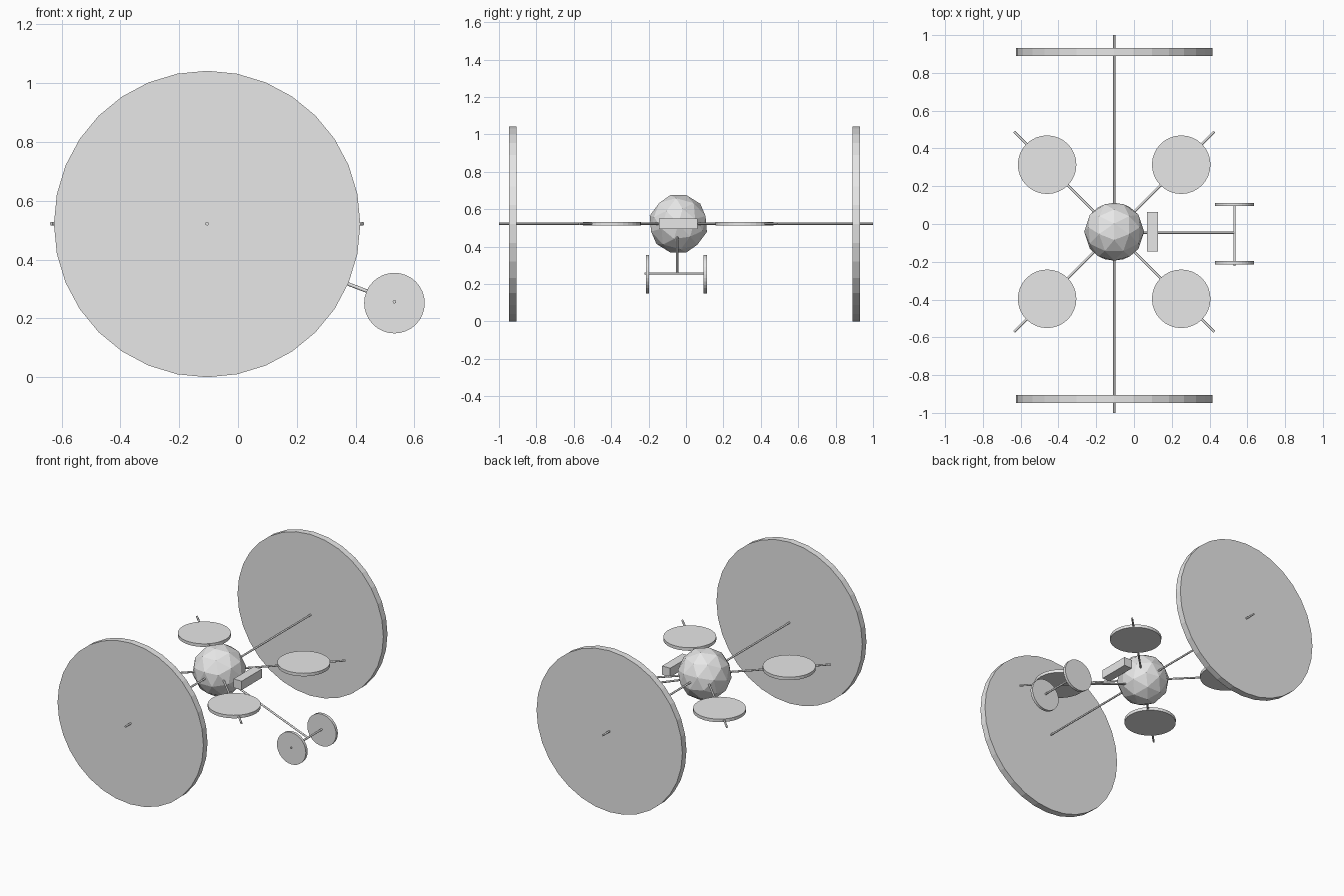
import bpy
import math
from mathutils import Vector, Matrix

cube = bpy.data.objects.get("Cube")
if cube:
    bpy.data.objects.remove(cube, do_unlink=True)

grey = bpy.data.materials.new("plain grey")
grey.use_nodes = True
colour = (0.8, 0.8, 0.8, 1.0)
grey.diffuse_color = colour
grey.node_tree.nodes["Principled BSDF"].inputs["Base Color"].default_value = colour

HUB = Vector((-0.105, -0.041, 0.522))
ROD = 0.006


def finish(name):
    obj = bpy.context.object
    obj.name = name
    obj.data.materials.append(grey)
    return obj


def disc(name, centre, radius, depth, upright=False):
    """Flat 32-sided disc, lying down or standing with its axle along y."""
    turn = (math.pi / 2, 0, 0) if upright else (0, 0, 0)
    bpy.ops.mesh.primitive_cylinder_add(vertices=32, radius=radius, depth=depth,
                                        location=centre, rotation=turn)
    return finish(name)


def rod(name, start, end):
    """Thin round rod between two points."""
    start, end = Vector(start), Vector(end)
    line = end - start
    bpy.ops.mesh.primitive_cylinder_add(vertices=16, radius=ROD, depth=line.length,
                                        location=(start + end) / 2,
                                        rotation=line.to_track_quat('Z', 'Y').to_euler())
    return finish(name)


# Faceted body, tilted slightly about x
bpy.ops.mesh.primitive_ico_sphere_add(subdivisions=2, radius=0.159, location=HUB)
body = finish("body")
body.data.transform(Matrix.Rotation(math.radians(15.86), 4, 'X')
                    @ Matrix.Rotation(math.pi / 2, 4, 'Z'))

# Large wheels on the long axle
rod("main_axle", (HUB.x, -1, HUB.z), (HUB.x, 1, HUB.z))
for name, y in (("front_wheel", -0.926), ("back_wheel", 0.91)):
    disc(name, (HUB.x, y, 0.521), 0.521, 0.042, upright=True)

# Diagonal arms carrying the flat rotors
for side, sx in (("left", 1), ("right", -1)):
    for end, sy in (("front", -1), ("back", 1)):
        out = Vector((sx, sy, 0))
        rod(f"{end}_{side}_arm", HUB, HUB + out * 0.53)
        disc(f"{end}_{side}_rotor", HUB + out * 0.355, 0.155, 0.02)

# Block beside the body
bpy.ops.mesh.primitive_cube_add(size=1, location=(0.098, HUB.y, HUB.z))
block = finish("sensor_block")
block.scale = (0.058, 0.207, 0.057)

# Sloping boom with a small pair of wheels
AXLE_X, AXLE_Z = 0.532, 0.257
rod("boom", (HUB.x, -0.047, 0.5), (AXLE_X, -0.047, AXLE_Z))
rod("small_axle", (AXLE_X, -0.222, AXLE_Z), (AXLE_X, 0.108, AXLE_Z))
for name, y in (("small_front_wheel", -0.206), ("small_back_wheel", 0.103)):
    disc(name, (AXLE_X, y, 0.252), 0.103, 0.018, upright=True)
